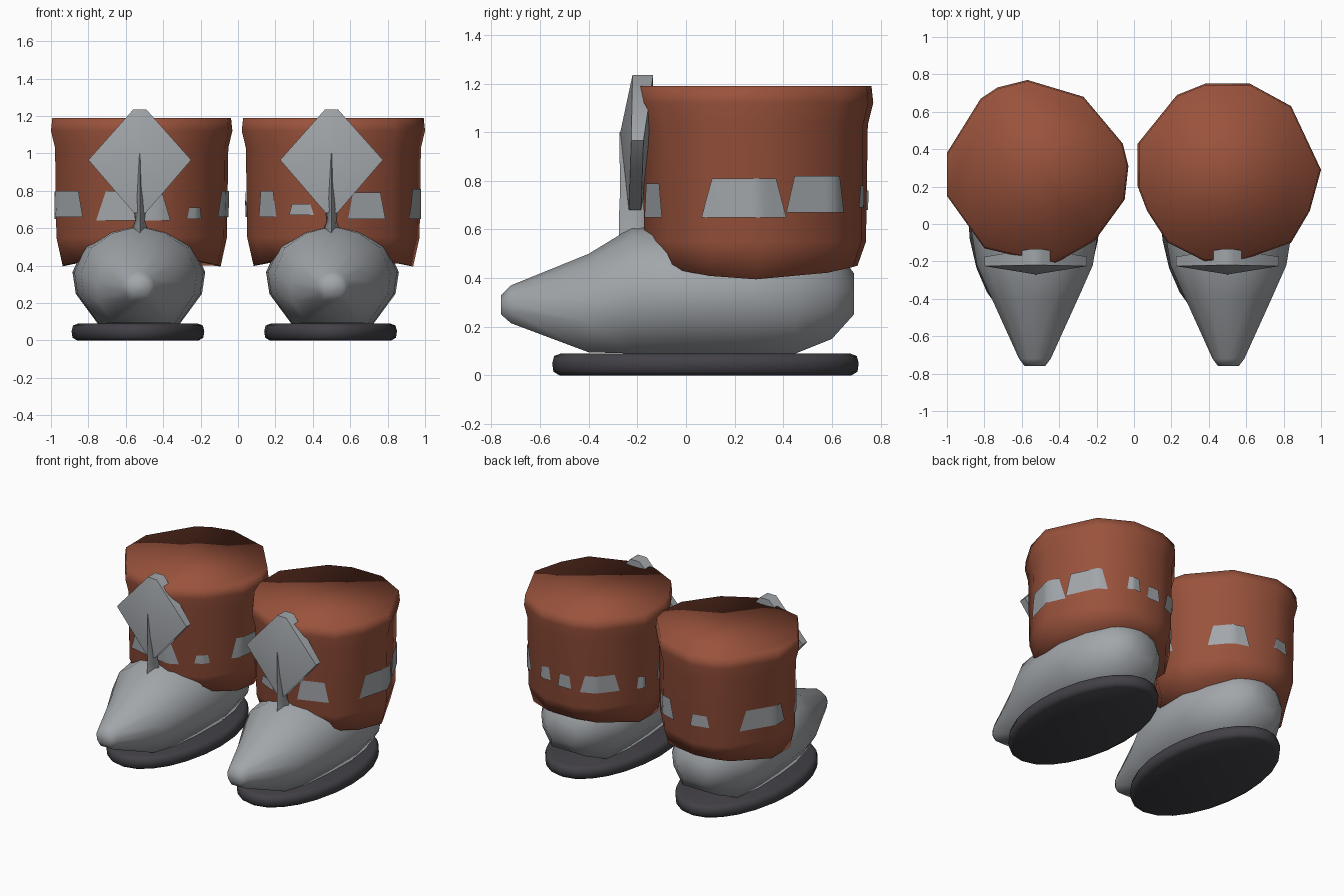
import bpy, bmesh
from math import sin, cos, pi, radians
from mathutils import Vector
from mathutils.bvhtree import BVHTree

cube = bpy.data.objects.get("Cube")
if cube:
    bpy.data.objects.remove(cube, do_unlink=True)


def material(name, rgb):
    m = bpy.data.materials.new(name)
    m.use_nodes = True
    m.diffuse_color = (*rgb, 1)
    bsdf = m.node_tree.nodes["Principled BSDF"]
    bsdf.inputs["Base Color"].default_value = (*rgb, 1)
    bsdf.inputs["Roughness"].default_value = 0.7
    return m


BROWN = material("brown leather", (0.32, 0.085, 0.045))
GREY = material("grey cloth", (0.36, 0.38, 0.40))
DARK = material("dark rubber", (0.055, 0.052, 0.062))


def finish(bm, name, mat, angle=None):
    """Turn a bmesh into a smooth object; edges over the angle stay sharp."""
    bmesh.ops.recalc_face_normals(bm, faces=bm.faces)
    for f in bm.faces:
        f.smooth = True
    if angle:
        for e in bm.edges:
            if len(e.link_faces) == 2 and e.calc_face_angle() > radians(angle):
                e.smooth = False
    mesh = bpy.data.meshes.new(name)
    bm.to_mesh(mesh)
    bm.free()
    mesh.materials.append(mat)
    ob = bpy.data.objects.new(name, mesh)
    bpy.context.collection.objects.link(ob)
    return ob


def loft(rings):
    """Skin a list of equal closed rings and cap both ends."""
    bm = bmesh.new()
    loops = [[bm.verts.new(p) for p in r] for r in rings]
    n = len(loops[0])
    for a, b in zip(loops, loops[1:]):
        for i in range(n):
            j = (i + 1) % n
            bm.faces.new((a[i], a[j], b[j], b[i]))
    bm.faces.new(loops[0])
    bm.faces.new(loops[-1])
    return bm


def make_sole(side, cx):
    rings = []
    for z, inset in ((0, .03), (.015, .005), (.05, 0), (.08, .008), (.09, .035)):
        rings.append([(cx + (.355 - inset) * cos(t), .08 + (.63 - inset) * sin(t), z)
                      for t in (2 * pi * i / 24 for i in range(24))])
    finish(loft(rings), side + "_sole", DARK, 60)


# Foot cross-section: half width fraction, height fraction
SECTION = ((0, 1), (.45, .93), (.82, .78), (1, .52), (.95, .3), (.62, 0))
# Foot stations: y, half width, bottom, top
STATIONS = ((-.76, .055, .25, .33), (-.72, .085, .215, .37), (-.4, .23, .095, .5),
            (-.22, .31, .09, .61), (0, .345, .09, .62), (.25, .355, .09, .62),
            (.45, .31, .09, .6), (.6, .22, .15, .55), (.69, .12, .25, .42))


def make_foot(side, cx):
    outline = list(SECTION) + [(-u, v) for u, v in reversed(SECTION[1:])]
    rings = [[(cx + w * u, y, lo + (hi - lo) * v) for u, v in outline]
             for y, w, lo, hi in STATIONS]
    finish(loft(rings), side + "_foot", GREY, 75)


def make_cuff(side, cx, outline):
    """Faceted shaft with a turned rim and a lower edge raised at toe and heel."""
    rings = []
    for z, s in ((.395, .87), (.55, .94), (1.03, .955), (1.12, 1), (1.19, .985)):
        ring = []
        for x, y in outline:
            px, py = cx + (x - cx) * s, .27 + (y - .27) * s
            lift = .06 * abs((py - .3) / .42) ** 2 if z < .5 else 0
            ring.append((px, py, z + lift))
        rings.append(ring)
    bm = loft(rings)
    bmesh.ops.triangulate(bm, faces=[f for f in bm.faces if len(f.verts) == 4])
    tree = BVHTree.FromBMesh(bm)
    finish(bm, side + "_cuff", BROWN)
    return tree


def make_patches(side, cx, tree, patches):
    """Thin plates that hug the cuff wall, each narrowing upward."""
    bm = bmesh.new()
    cols = 8
    for a0, a1, z0, z1 in patches:
        grid = []
        for v in (0, .5, 1):
            pinch = (a1 - a0) * .13 * v
            row = []
            for i in range(cols + 1):
                t = radians(a0 + pinch + (a1 - a0 - 2 * pinch) * i / cols)
                d = Vector((cos(t), sin(t), 0))
                hit = tree.ray_cast(Vector((cx, .27, z0 + (z1 - z0) * v)), d)[0]
                row.append(bm.verts.new(hit + d * .008))
            grid.append(row)
        for a, b in zip(grid, grid[1:]):
            for i in range(cols):
                bm.faces.new((a[i], a[i + 1], b[i + 1], b[i]))
    finish(bm, side + "_cuff_patches", GREY)


def make_tie(side, cx):
    """Diamond flap with a raised centre fold running down to the instep."""
    front = ((-.035, -.22, 1.235), (.035, -.22, 1.235), (.275, -.225, .965),
             (.03, -.235, .68), (-.03, -.235, .68), (-.275, -.225, .965))
    bm = bmesh.new()
    f = [bm.verts.new((cx + x, y, z)) for x, y, z in front]
    b = [bm.verts.new((cx + x, y + (.085 if z > 1.2 else .05), z)) for x, y, z in front]
    fc = bm.verts.new((cx, -.27, 1.0))
    bc = bm.verts.new((cx, -.135, .96))
    for i in range(6):
        j = (i + 1) % 6
        bm.faces.new((f[i], f[j], fc))
        bm.faces.new((b[j], b[i], bc))
        bm.faces.new((f[i], b[i], b[j], f[j]))
    finish(bm, side + "_tie_flap", GREY, 50)

    # narrow fold joining flap and foot
    rings = []
    for z, w, y0 in ((.57, .05, -.27), (.64, .025, -.27), (.76, .04, -.265), (1.0, .025, -.268)):
        rings.append([(cx - w, -.2, z), (cx, y0 - .006, z), (cx + w, -.2, z), (cx, -.15, z)])
    finish(loft(rings), side + "_tie_fold", GREY, 80)


# Rim outlines, counterclockwise from the outer or inner side
RIGHT_RIM = ((-.03, .31), (-.06, .43), (-.27, .68), (-.57, .77), (-.73, .73), (-.82, .67),
             (-1, .38), (-1, .15), (-.9, .01), (-.8, -.13), (-.5, -.2), (-.42, -.21),
             (-.21, -.09), (-.05, .13))
LEFT_RIM = ((1, .29), (.84, .63), (.62, .75), (.38, .75), (.23, .69), (.02, .43), (.02, .2),
            (.07, .07), (.18, -.1), (.38, -.2), (.56, -.2), (.84, -.1), (.94, .07))
# Patches: start angle, end angle, bottom, top
RIGHT_PATCHES = ((-57, -44, .65, .71), (-25, 7, .66, .8), (38, 74, .65, .79),
                 (95, 111, .68, .76), (135, 178, .65, .79), (190, 226, .66, .8),
                 (238, 290, .64, .8))
LEFT_PATCHES = ((-80, -53, .65, .79), (-27, 19, .65, .81), (19, 56, .67, .82),
                (72, 84, .69, .78), (91, 104, .67, .76), (111, 143, .66, .78),
                (157, 165, .66, .74), (180, 190, .66, .79), (210, 230, .66, .8),
                (239, 257, .67, .73))

for side, sole_x, foot_x, cuff_x, tie_x, rim, patches in (
        ("right", -.535, -.53, -.515, -.525, RIGHT_RIM, RIGHT_PATCHES),
        ("left", .495, .505, .51, .5, LEFT_RIM, LEFT_PATCHES)):
    make_sole(side, sole_x)
    make_foot(side, foot_x)
    wall = make_cuff(side, cuff_x, rim)
    make_patches(side, cuff_x, wall, patches)
    make_tie(side, tie_x)
